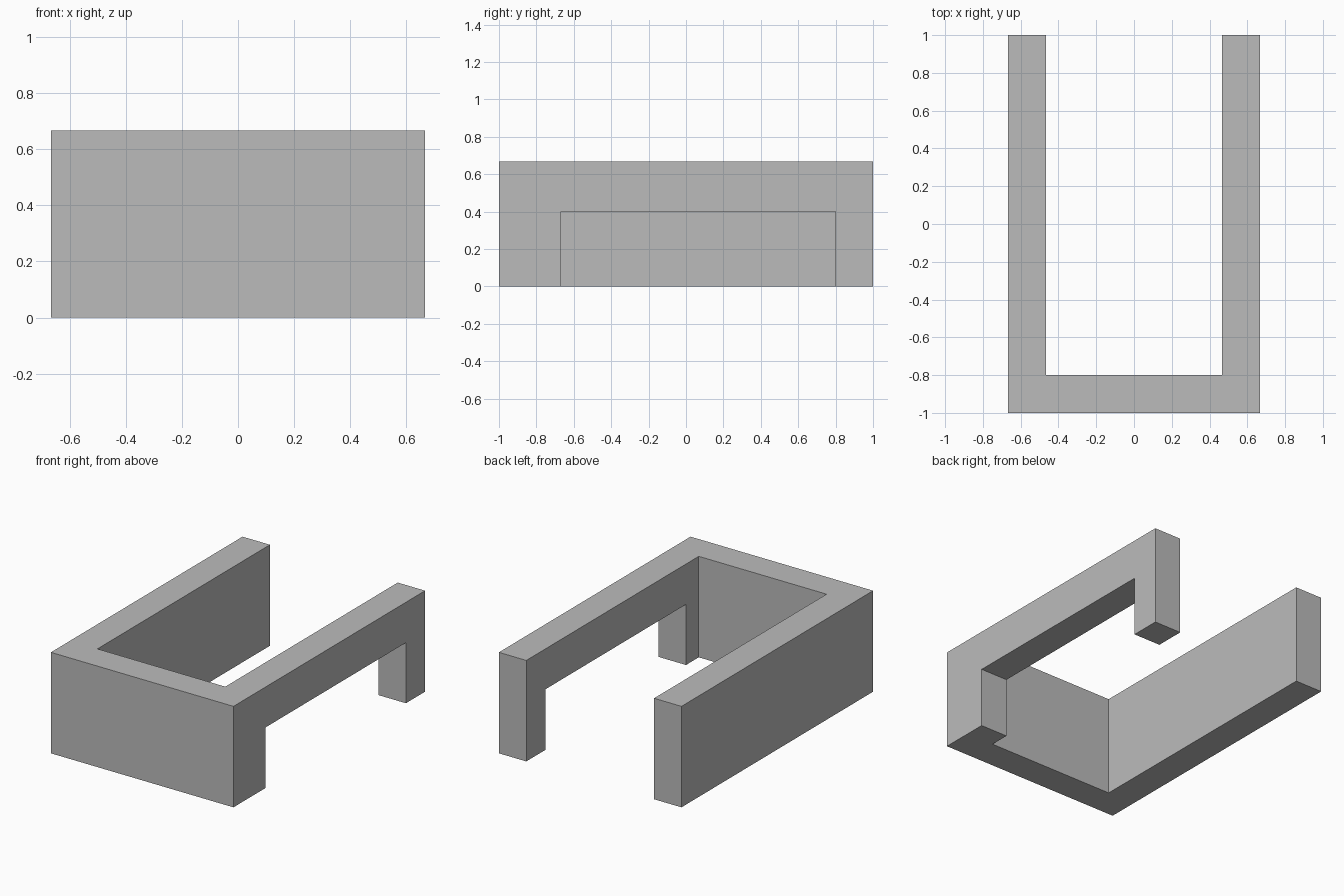
import bpy
import bmesh

if "Cube" in bpy.data.objects:
    bpy.data.objects.remove(bpy.data.objects["Cube"])

W, T, H = 0.667, 0.2, 0.667   # half width, wall thickness, height

grey = bpy.data.materials.new("plain grey")
grey.diffuse_color = (0.5, 0.5, 0.5, 1)
grey.use_nodes = True
grey.node_tree.nodes["Principled BSDF"].inputs["Base Color"].default_value = grey.diffuse_color


def extrude_profile(name, points, z0, z1):
    """Extrude a closed plan outline from z0 to z1."""
    bm = bmesh.new()
    base = bm.faces.new([bm.verts.new((x, y, z0)) for x, y in points])
    top = bmesh.ops.extrude_face_region(bm, geom=[base], use_keep_orig=True)
    for v in top["geom"]:
        if isinstance(v, bmesh.types.BMVert):
            v.co.z = z1
    bmesh.ops.recalc_face_normals(bm, faces=bm.faces)
    mesh = bpy.data.meshes.new(name)
    bm.to_mesh(mesh)
    bm.free()
    mesh.materials.append(grey)
    obj = bpy.data.objects.new(name, mesh)
    bpy.context.collection.objects.link(obj)
    return obj


# U-shaped walls, open at the back
walls = extrude_profile("u_shaped_walls", [
    (-W, -1), (W, -1), (W, 1), (W - T, 1),
    (W - T, -1 + T), (-W + T, -1 + T), (-W + T, 1), (-W, 1)], 0, H)

# Wide opening through the right wall
cutter = extrude_profile("opening_cutter", [
    (W - T - 0.1, -0.667), (W + 0.1, -0.667),
    (W + 0.1, 0.8), (W - T - 0.1, 0.8)], -0.1, 0.4)
cutter.hide_render = True
cutter.display_type = 'WIRE'

cut = walls.modifiers.new("side_opening", 'BOOLEAN')
cut.operation = 'DIFFERENCE'
cut.solver = 'EXACT'
cut.object = cutter
